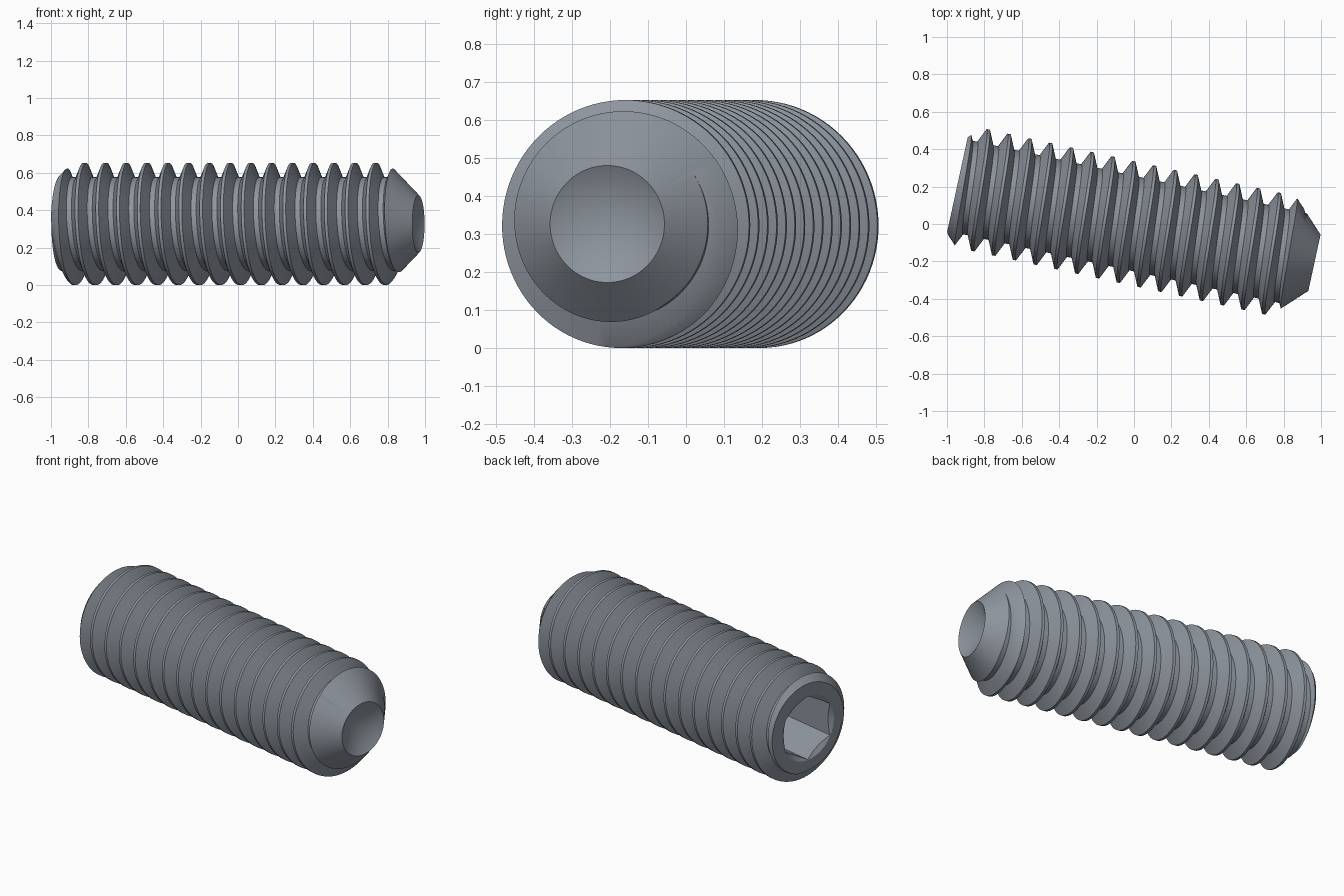
import bpy, bmesh
from math import cos, sin, pi, tau, radians
from mathutils import Matrix, Vector

HALF = 0.977          # half length along the axis
CREST, ROOT = 0.3265, 0.25
PITCH = 0.1137
SEG = 96              # steps per turn
TURNS = 21

old = bpy.data.objects.get("Cube")
if old:
    bpy.data.objects.remove(old, do_unlink=True)

steel = bpy.data.materials.new("grey steel")
steel.use_nodes = True
steel.diffuse_color = (0.27, 0.30, 0.34, 1)
steel.node_tree.nodes["Principled BSDF"].inputs["Base Color"].default_value = steel.diffuse_color


def finish(bm, name):
    loose = [v for v in bm.verts if not v.link_faces]
    bmesh.ops.delete(bm, geom=loose, context='VERTS')
    bmesh.ops.recalc_face_normals(bm, faces=bm.faces)
    mesh = bpy.data.meshes.new(name)
    bm.to_mesh(mesh)
    bm.free()
    mesh.materials.append(steel)
    ob = bpy.data.objects.new(name, mesh)
    bpy.context.collection.objects.link(ob)
    return ob


def thread_bar():
    """Over-long right-handed threaded bar along x, closed at both ends."""
    bm = bmesh.new()
    section = [(-0.008, CREST), (0.008, CREST), (0.043, ROOT), (PITCH - 0.043, ROOT)]
    start = -0.878 - 3 * PITCH
    cols = []
    for i in range((TURNS + 1) * SEG + 1):
        a = tau * i / SEG
        x = start + PITCH * i / SEG
        cols.append([bm.verts.new((x + dx, r * cos(a), r * sin(a))) for dx, r in section])
    for i in range(TURNS * SEG):
        here = cols[i] + [cols[i + SEG][0]]
        after = cols[i + 1] + [cols[i + 1 + SEG][0]]
        for k in range(len(section)):
            bm.faces.new((here[k], here[k + 1], after[k + 1], after[k]))
    # close each end with a fan to the axis
    rim = [e for e in bm.edges if e.is_boundary]
    caps = {s: bm.verts.new((s * 1.2, 0, 0)) for s in (-1, 1)}
    for e in rim:
        side = 1 if e.verts[0].co.x > 0 else -1
        bm.faces.new((e.verts[0], e.verts[1], caps[side]))
    return finish(bm, "set_screw")


def lathe(profile, name):
    """Turn an (x, radius) profile around the x axis."""
    bm = bmesh.new()
    vs = [bm.verts.new((x, r, 0)) for x, r in profile]
    es = [bm.edges.new(p) for p in zip(vs, vs[1:])]
    bmesh.ops.spin(bm, geom=vs + es, axis=(1, 0, 0), cent=(0, 0, 0),
                   angle=tau, steps=SEG, use_duplicate=False)
    bmesh.ops.remove_doubles(bm, verts=bm.verts, dist=1e-5)
    return finish(bm, name)


def hex_key(depth, radius):
    """Hexagonal prism with corners up and down."""
    bm = bmesh.new()
    ring = [bm.verts.new((-HALF - 0.1, radius * sin(k * pi / 3), radius * cos(k * pi / 3)))
            for k in range(6)]
    face = bm.faces.new(ring)
    new = bmesh.ops.extrude_face_region(bm, geom=[face])["geom"]
    bmesh.ops.translate(bm, vec=Vector((depth + 0.1, 0, 0)),
                        verts=[g for g in new if isinstance(g, bmesh.types.BMVert)])
    return finish(bm, "socket_cutter")


def cut(ob, tool, operation):
    tool.hide_render = True
    mod = ob.modifiers.new(operation.lower(), 'BOOLEAN')
    mod.operation, mod.solver, mod.object = operation, 'EXACT', tool
    bpy.context.view_layer.objects.active = ob
    bpy.ops.object.modifier_apply(modifier=mod.name)
    bpy.data.objects.remove(tool, do_unlink=True)


screw = thread_bar()

# bevelled head with countersink, conical tip with hollow cup
envelope = lathe([(-HALF + 0.11, 0), (-HALF, 0.19), (-HALF, 0.262), (-HALF + 0.098, 0.36),
                  (HALF - 0.206, 0.36), (HALF, 0.154), (HALF - 0.087, 0)], "envelope")
cut(screw, envelope, 'INTERSECT')

# hexagonal drive socket
cut(screw, hex_key(0.41, 0.1876), 'DIFFERENCE')

# lay the screw at its slight turn, resting on the ground
screw.data.transform(Matrix.Translation((0.01, 0, CREST)) @ Matrix.Rotation(radians(-12.25), 4, 'Z'))
for o in bpy.context.selected_objects:
    o.select_set(False)
screw.select_set(True)
bpy.context.view_layer.objects.active = screw
bpy.ops.object.shade_smooth_by_angle(angle=radians(30))
